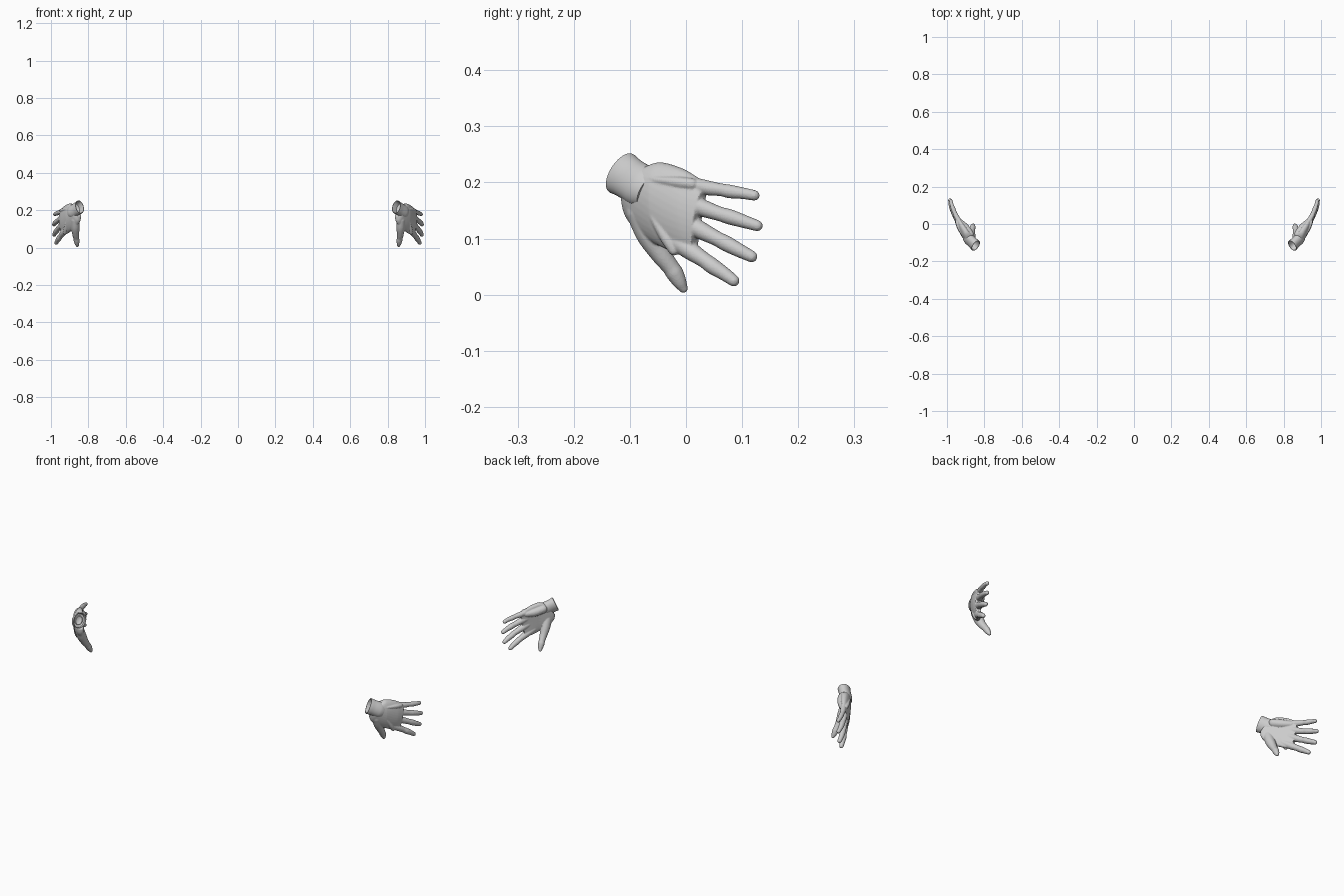
import bpy, bmesh, math
from mathutils import Vector

if "Cube" in bpy.data.objects:
    bpy.data.objects.remove(bpy.data.objects["Cube"])

OUT = Vector((0.8, -0.6, 0))          # direction the back of the hand faces
BEND = [(-0.14, 0.824), (-0.115, 0.847), (-0.05, 0.899), (0.0, 0.931),
        (0.05, 0.959), (0.1, 0.978), (0.14, 0.987)]


def bend_x(y):
    """Sideways position of the hand's middle surface for a given y."""
    for (a, xa), (b, xb) in zip(BEND, BEND[1:]):
        if y <= b:
            return xa + (xb - xa) * (y - a) / (b - a)
    return BEND[-1][1]


def spline(pts, n=8):
    """Smooth curve through tuples of any length."""
    p = [pts[0]] + list(pts) + [pts[-1]]
    res = []
    for i in range(1, len(p) - 2):
        for k in range(n):
            t = k / n
            res.append(tuple(0.5 * (2 * b + (c - a) * t + (2 * a - 5 * b + 4 * c - d) * t * t
                                    + (3 * b - a - 3 * c + d) * t ** 3)
                             for a, b, c, d in zip(*p[i - 1:i + 3])))
    return res + [tuple(pts[-1])]


def loft(bm, rings, cap=True):
    rows = [[bm.verts.new(v) for v in r] for r in rings]
    n = len(rows[0])
    for r, s in zip(rows, rows[1:]):
        for i in range(n):
            j = (i + 1) % n
            bm.faces.new((r[i], r[j], s[j], s[i]))
    if cap:
        bm.faces.new(rows[0][::-1])
        bm.faces.new(rows[-1])


def ellipse(c, u, v, n=28):
    return [c + u * math.cos(2 * math.pi * i / n) + v * math.sin(2 * math.pi * i / n)
            for i in range(n)]


def tube(bm, pts):
    """Round-ended tube through (x, y, z, radius) points."""
    s = spline(pts)
    c = [Vector(q[:3]) for q in s]
    rings = []
    for i, q in enumerate(s):
        d = (c[min(i + 1, len(c) - 1)] - c[max(i - 1, 0)]).normalized()
        u = (OUT - d * OUT.dot(d)).normalized()
        v = d.cross(u)
        steps = [0.0]
        if i == 0:
            steps = [-1.4, -1.0, -0.5, 0.0]
        elif i == len(s) - 1:
            steps = [0.0, 0.4, 0.8, 1.2, 1.45]
        for a in steps:
            r = q[3] * math.cos(a)
            rings.append(ellipse(c[i] + d * q[3] * math.sin(a), u * r, v * r, 20))
    loft(bm, rings)


def make(name, bm):
    bmesh.ops.recalc_face_normals(bm, faces=bm.faces)
    me = bpy.data.meshes.new(name)
    bm.to_mesh(me)
    bm.free()
    ob = bpy.data.objects.new(name, me)
    bpy.context.collection.objects.link(ob)
    return ob


def finish(ob):
    ob.modifiers.new("pair", "MIRROR").use_mirror_merge = False
    bpy.context.view_layer.objects.active = ob
    ob.select_set(True)
    bpy.ops.object.shade_smooth_by_angle(angle=math.radians(50))
    ob.select_set(False)


hand = bmesh.new()

# Palm: slanted cross-sections (top y, z, bottom y, z, half thickness)
palm = [(-0.068, 0.230, -0.112, 0.166, 0.025),
        (-0.047, 0.236, -0.106, 0.136, 0.025),
        (-0.010, 0.225, -0.078, 0.104, 0.024),
        (0.016, 0.210, -0.028, 0.077, 0.020),
        (0.034, 0.200, 0.012, 0.066, 0.014)]
rings = []
for ty, tz, by, bz, h in spline(palm, 6):
    ring = []
    for i in range(36):
        a = 2 * math.pi * i / 36
        f = math.cos(a)
        y = (ty + by) / 2 + (ty - by) / 2 * f
        z = (tz + bz) / 2 + (tz - bz) / 2 * f
        side = math.copysign(abs(math.sin(a)) ** 0.8, math.sin(a))
        ring.append(Vector((bend_x(y), y, z)) + OUT * (h * side + 0.004 - 0.009 * f * f))
    rings.append(ring)
loft(hand, rings)

# Fingers: (y, z, radius) from knuckle to tip
fingers = [
    [(-0.005, 0.200, 0.014), (0.035, 0.191, 0.0135), (0.062, 0.187, 0.0115),
     (0.078, 0.184, 0.0122), (0.100, 0.181, 0.0105), (0.122, 0.177, 0.0095)],
    [(-0.010, 0.169, 0.016), (0.028, 0.155, 0.0155), (0.060, 0.144, 0.013),
     (0.077, 0.139, 0.0138), (0.102, 0.131, 0.012), (0.127, 0.123, 0.010)],
    [(-0.015, 0.138, 0.017), (0.024, 0.116, 0.016), (0.055, 0.100, 0.0135),
     (0.072, 0.091, 0.0142), (0.095, 0.079, 0.0125), (0.117, 0.068, 0.0105)],
    [(-0.030, 0.104, 0.017), (0.005, 0.080, 0.0165), (0.032, 0.062, 0.014),
     (0.047, 0.051, 0.0145), (0.067, 0.038, 0.0125), (0.085, 0.025, 0.0105)]]
for k, f in enumerate(fingers):
    dx = (-0.004, 0.0, 0.001, -0.001)[k]
    tube(hand, [(bend_x(y) + dx, y, z, r) for y, z, r in f])
    # Tendon ridge on the back, from wrist to knuckle
    y, z, r = f[0]
    start, end = Vector((bend_x(-0.07), -0.07, 0.197 + 0.008 * (1.5 - k))), Vector((bend_x(y), y, z))
    ridge = []
    for t, lift, rad in ((0, 0.019, 0.004), (0.5, 0.021, 0.006), (1, 0.013, 0.010), (1.3, 0.006, 0.010)):
        p = start.lerp(end, t) + OUT * lift
        ridge.append((*p, rad))
    tube(hand, ridge)

# Thumb with its fleshy base
tube(hand, [(0.872, -0.085, 0.150, 0.023), (0.870, -0.066, 0.108, 0.023),
            (0.868, -0.045, 0.073, 0.0185), (0.865, -0.028, 0.050, 0.0155),
            (0.863, -0.020, 0.038, 0.0158), (0.861, -0.011, 0.022, 0.0125),
            (0.859, -0.005, 0.0115, 0.0085)])
# Heel of the palm on the little-finger side
tube(hand, [(0.876, -0.055, 0.205, 0.020), (0.900, -0.020, 0.195, 0.020), (0.928, 0.012, 0.190, 0.014)])

hand_ob = make("gloved_hands", hand)
rm = hand_ob.modifiers.new("fuse", "REMESH")
rm.mode = "VOXEL"
rm.voxel_size = 0.0022
sm = hand_ob.modifiers.new("soften", "SMOOTH")
sm.factor = 0.5
sm.iterations = 7
finish(hand_ob)

# Cuff: hollow sleeve (distance along axis, scale), outside then inside
axis = Vector((0.65, 0.64, -0.41)).normalized()
long_dir = Vector((0, 0.54, 0.84)).normalized()
short_dir = axis.cross(long_dir).normalized()
mouth = Vector((0.846, -0.116, 0.217))
cuff = bmesh.new()
profile = [(0.078, 0.78), (0.066, 0.93), (0.055, 0.97), (0.035, 0.94), (0.018, 0.95), (0.004, 1.0),
           (0.0, 0.99), (0.0, 0.9), (0.006, 0.86), (0.03, 0.82), (0.034, 0.6), (0.03, 0.5), (0.034, 0.3)]
loft(cuff, [ellipse(mouth + axis * t, long_dir * 0.040 * s, short_dir * 0.030 * s, 40)
            for t, s in profile])
finish(make("cuffs", cuff))
